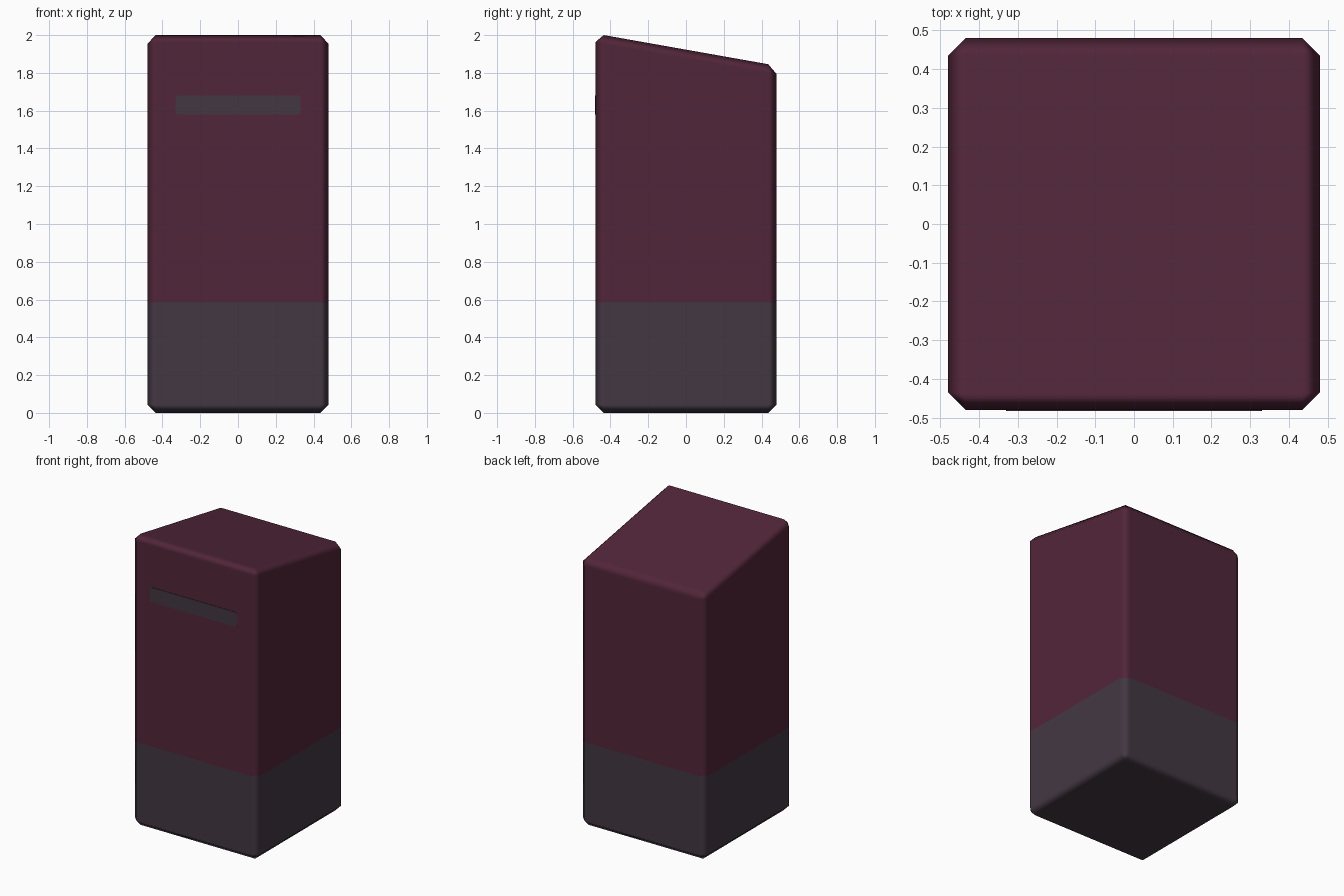
import bpy, bmesh

if "Cube" in bpy.data.objects:
    bpy.data.objects.remove(bpy.data.objects["Cube"])

def material(name, rgb):
    m = bpy.data.materials.new(name)
    m.diffuse_color = (*rgb, 1.0)
    m.use_nodes = True
    m.node_tree.nodes["Principled BSDF"].inputs["Base Color"].default_value = m.diffuse_color
    return m

maroon = material("dark maroon", (0.083, 0.019, 0.041))
grey = material("purple grey", (0.056, 0.039, 0.055))

def finish(name, bm, mats):
    mesh = bpy.data.meshes.new(name)
    bm.normal_update()
    bm.to_mesh(mesh)
    bm.free()
    for m in mats:
        mesh.materials.append(m)
    ob = bpy.data.objects.new(name, mesh)
    bpy.context.collection.objects.link(ob)
    return ob

# Body: box with a top sloping down to the back
HALF, SEAM, CHAMFER = 0.48, 0.585, 0.045
bm = bmesh.new()
bmesh.ops.create_cube(bm, size=1)
for v in bm.verts:
    v.co.x *= 2 * HALF
    v.co.y *= 2 * HALF
    top = 2.008 if v.co.y < 0 else 1.838
    v.co.z = top if v.co.z > 0 else 0.0

# Grey base band below the seam
bmesh.ops.bisect_plane(bm, geom=bm.verts[:] + bm.edges[:] + bm.faces[:],
                       plane_co=(0, 0, SEAM), plane_no=(0, 0, 1))
for f in bm.faces:
    f.material_index = 1 if f.calc_center_median().z < SEAM else 0
    f.smooth = True
body = finish("cabinet_body", bm, [maroon, grey])

# Softly shaded single chamfer on every outer edge
bev = body.modifiers.new("edge_chamfer", 'BEVEL')
bev.width = CHAMFER
bev.segments = 1
bev.limit_method = 'ANGLE'
bev.harden_normals = True

# Slot plate on the front, with rounded corners
bm = bmesh.new()
bmesh.ops.create_cube(bm, size=1)
for v in bm.verts:
    v.co.x *= 0.66
    v.co.y = -HALF + 0.003 * (1 if v.co.y > 0 else -1)
    v.co.z = 1.63 + v.co.z * 0.10
corners = [e for e in bm.edges if abs(e.verts[0].co.y - e.verts[1].co.y) > 0.001]
bmesh.ops.bevel(bm, geom=corners, offset=0.012, segments=3, profile=0.5, affect='EDGES')
finish("front_slot", bm, [grey])
